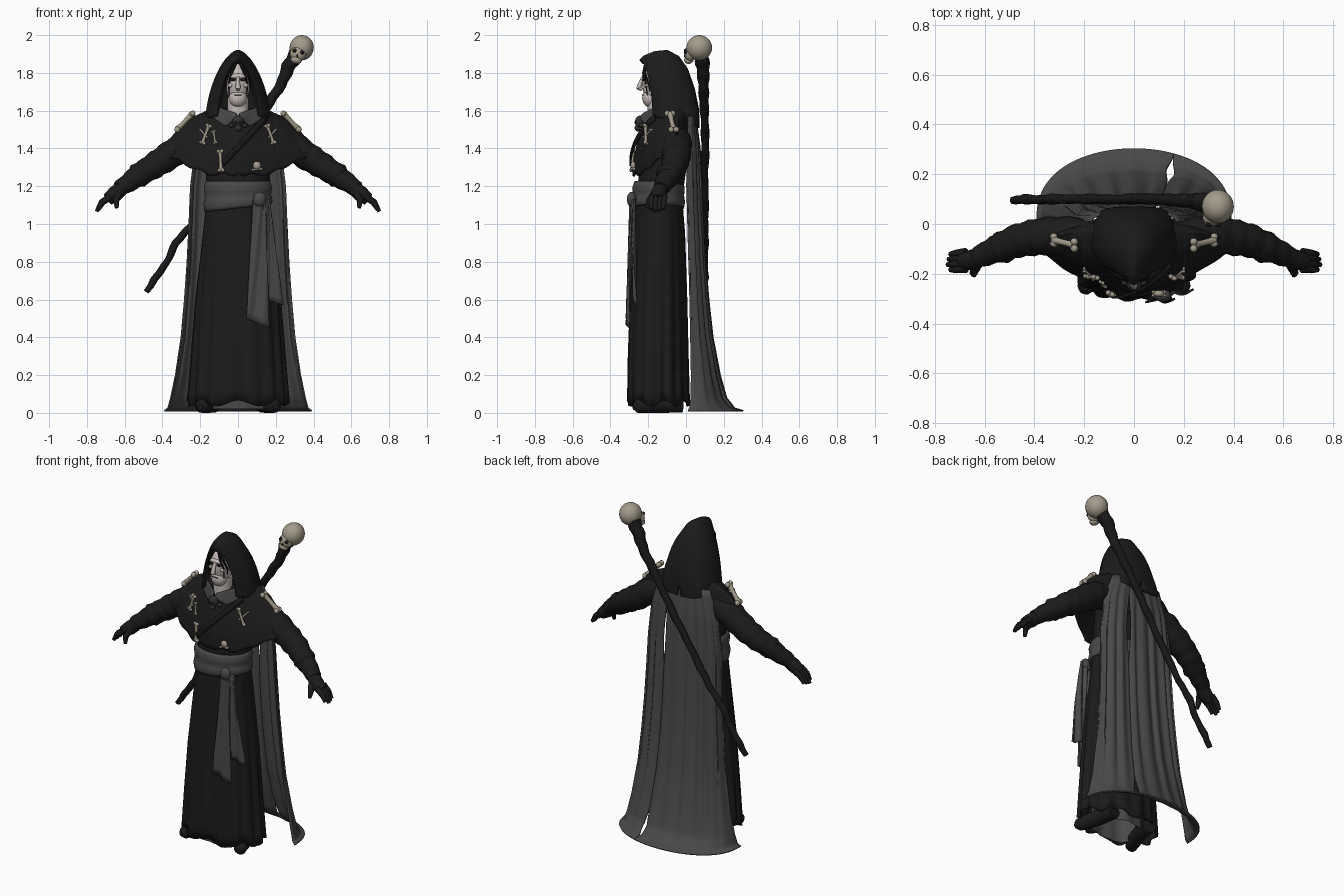
import bpy, bmesh, math
from mathutils import Vector, Matrix
from math import sin, cos, pi

if "Cube" in bpy.data.objects:
    bpy.data.objects.remove(bpy.data.objects["Cube"])
made = []

def material(name, rgb):
    m = bpy.data.materials.new(name)
    m.use_nodes = True
    m.diffuse_color = (*rgb, 1)
    bsdf = m.node_tree.nodes["Principled BSDF"]
    bsdf.inputs["Base Color"].default_value = (*rgb, 1)
    bsdf.inputs["Roughness"].default_value = 0.9
    return m

BLACK = material("black cloth", (0.011, 0.011, 0.011))
GREY = material("grey cloth", (0.066, 0.066, 0.066))
BONE = material("old bone", (0.37, 0.33, 0.26))
SKIN = material("pale skin", (0.56, 0.50, 0.48))
WOOD = material("dark wood", (0.010, 0.009, 0.009))
IRON = material("dark iron", (0.03, 0.03, 0.032))

def finish(name, bm, mat, thick=0):
    bmesh.ops.recalc_face_normals(bm, faces=bm.faces)
    me = bpy.data.meshes.new(name)
    bm.to_mesh(me)
    bm.free()
    me.materials.append(mat)
    ob = bpy.data.objects.new(name, me)
    bpy.context.scene.collection.objects.link(ob)
    if thick:
        mod = ob.modifiers.new("cloth thickness", 'SOLIDIFY')
        mod.thickness, mod.offset = thick, 0
    made.append(ob)

def surface(name, f, nu, nv, mat, wrap=False, cap=False, thick=0):
    """Grid of f(u, v) with u and v from 0 to 1."""
    bm = bmesh.new()
    cols = nu if wrap else nu + 1
    g = [[bm.verts.new(f(i / nu, j / nv)) for i in range(cols)] for j in range(nv + 1)]
    for j in range(nv):
        for i in range(nu):
            k = (i + 1) % cols
            bm.faces.new((g[j][i], g[j][k], g[j + 1][k], g[j + 1][i]))
    if cap:
        bm.faces.new(g[0])
        bm.faces.new(g[-1])
    finish(name, bm, mat, thick)

def along(rows, v):
    """Linear blend through a list of rows."""
    s = v * (len(rows) - 1)
    i = min(int(s), len(rows) - 2)
    return [a + (b - a) * (s - i) for a, b in zip(rows[i], rows[i + 1])]

def power(c, e):
    return math.copysign(abs(c) ** e, c)

def rings(rows, folds=0, amp=0, hem=None, e=1, lean=0):
    """Body cross-sections: rows of z, half width, front y, back y."""
    def f(u, v):
        z, rx, yf, yb = along(rows, v)
        t = 2 * pi * u
        k = 1 + amp * v * (cos(folds * t) + 0.4 * sin(5 * t))
        if hem:
            z += hem(t) * v * v
        y = (yf + yb) / 2 + (yb - yf) / 2 * k * power(sin(t), e) + lean * abs(cos(t)) ** 3
        return Vector((rx * k * power(cos(t), e), y, z))
    return f

def tube(name, pts, radii, mat, sides=10, steps=1, wobble=0):
    n = (len(pts) - 1) * steps
    rows = [(*p, r) for p, r in zip(pts, radii)]
    def f(u, v):
        p = along(rows, v)
        d = Vector(along(rows, min(1, v + 0.03))[:3]) - Vector(along(rows, max(0, v - 0.03))[:3])
        d.normalize()
        a = d.cross(Vector((0, 1, 0.1))).normalized()
        r = p[3] * (1 + wobble * sin(v * n * 1.7 + 2 * cos(2 * pi * u)))
        return Vector(p[:3]) + r * (cos(2 * pi * u) * a + sin(2 * pi * u) * d.cross(a))
    surface(name, f, sides, n, mat, True, True)

def blob(name, loc, size, mat, rot=0, seg=20):
    bm = bmesh.new()
    bmesh.ops.create_uvsphere(bm, u_segments=seg, v_segments=seg // 2, radius=1)
    bm.transform(Matrix.Translation(loc) @ Matrix.Rotation(rot, 4, 'Y') @ Matrix.Diagonal((*size, 1)))
    finish(name, bm, mat)

# Robe: skirt, lining and torso
surface("robe_skirt", rings([(1.16, .16, -.26, -.025), (.95, .182, -.272, -.01), (.6, .22, -.292, .0),
        (.3, .242, -.302, .005), (.05, .26, -.305, .01)], 15, .04, lambda t: .015 * sin(7 * t)),
        150, 16, BLACK, True, thick=.008)
surface("robe_lining", rings([(.6, .16, -.25, -.03), (.02, .17, -.255, -.03)], 9, .04), 60, 6, GREY, True)
surface("torso", rings([(1.1, .16, -.26, -.025), (1.28, .172, -.25, .0), (1.42, .18, -.225, .02),
        (1.54, .15, -.18, .02), (1.6, .08, -.15, .0)]), 40, 12, BLACK, True, True)

# Sash with knot and two hanging tails
surface("sash", rings([(1.225, .166, -.268, -.02), (1.19, .176, -.28, -.012), (1.15, .17, -.275, -.015),
        (1.115, .178, -.284, -.01), (1.085, .172, -.276, -.015)], hem=lambda t: .02 * cos(t)),
        48, 8, GREY, True, thick=.01)
blob("sash_knot", (.115, -.288, 1.13), (.035, .025, .04), GREY)

def tail(name, top, bottom, y0, y1):
    def f(u, v):
        a, b = along([top, bottom], v)[:2]
        z = 1.13 + v * (bottom[2] + u * bottom[3] - 1.13)
        return Vector((a + (b - a) * u, y0 + (y1 - y0) * v + .008 * sin(9 * u + 5 * v), z))
    surface(name, f, 12, 16, GREY, thick=.008)
tail("sash_tail_long", (.08, .145, 0, 0), (.045, .165, .5, -.05), -.288, -.308)
tail("sash_tail_short", (.115, .165, 0, 0), (.15, .24, .6, -.03), -.28, -.27)

# Shoulder mantle: pointed at the sides, with a hem that rises there
def mantle_hem(t):
    side = max(0, (abs(cos(t)) ** 1.5 - .4) / .6)
    return .12 * side + (.1 * (1 - side) if sin(t) > 0 else 0) + .008 * sin(19 * t)
surface("mantle", rings([(1.61, .1, -.165, .0), (1.59, .17, -.188, .025), (1.54, .25, -.215, .035),
        (1.44, .33, -.252, .042), (1.35, .375, -.274, .045), (1.26, .41, -.28, .045)], 13, .012, mantle_hem, 1.5, .05),
        90, 20, BLACK, True, thick=.008)

# Arms, gloves and boots
for s, side in ((1, "left"), (-1, "right")):
    tube(side + "_sleeve", [(s * .15, -.06, 1.47), (s * .27, -.05, 1.425), (s * .38, -.05, 1.35),
         (s * .46, -.065, 1.3), (s * .55, -.1, 1.24), (s * .63, -.135, 1.185)],
         [.075, .08, .074, .068, .056, .042], BLACK, 16, 5, .05)
    tube(side + "_cuff", [(s * .5, -.08, 1.275), (s * .53, -.095, 1.255), (s * .545, -.1, 1.245)],
         [.06, .067, .055], BLACK, 16)
    tube(side + "_palm", [(s * .61, -.13, 1.195), (s * .65, -.145, 1.16), (s * .69, -.15, 1.13)],
         [.038, .042, .034], BLACK, 12, 2)
    for k in range(4):
        y, l = -.115 - .021 * k, (.9, 1, 1.05, .9)[k]
        tube(f"{side}_finger_{k + 1}", [(s * .675, y, 1.145), (s * (.675 + .045 * l), y - .004, 1.115),
             (s * (.675 + .07 * l), y - .006, 1.145 - .075 * l)], [.019, .016, .01], BLACK, 8, 2)
    tube(side + "_thumb", [(s * .63, -.165, 1.165), (s * .645, -.195, 1.125), (s * .642, -.205, 1.085)],
         [.02, .017, .01], BLACK, 8, 2)
    tube(side + "_boot", [(s * .13, -.02, .045), (s * .145, -.12, .045), (s * .175, -.21, .042),
         (s * .195, -.26, .035), (s * .2, -.28, .033)], [.044, .045, .043, .035, .015], BLACK, 14, 3)
    tube(side + "_leg", [(s * .13, -.07, .05), (s * .11, -.1, .5)], [.045, .06], BLACK, 12)

# Hood: pointed arches from the face opening back to the nape
hood_rows = [(-.225, .096, 1.85, 1.58, .065), (-.242, .11, 1.868, 1.57, .07), (-.22, .128, 1.888, 1.565, .058),
             (-.165, .15, 1.91, 1.56, .03), (-.1, .168, 1.917, 1.55, 0), (-.04, .168, 1.885, 1.54, 0),
             (.005, .15, 1.82, 1.53, .01), (.04, .13, 1.72, 1.515, .01), (.062, .09, 1.62, 1.5, .0),
             (.066, .01, 1.57, 1.495, .0)]
def hood(u, v):
    y, w, top, low, lean = along(hood_rows, v)
    a = (u - .5) * pi
    low += .2 * max(0, y) * abs(sin(a))
    return Vector((w * power(sin(a), 1.22), y + lean * abs(sin(a)), low + (top - low) * max(0, cos(a)) ** 1.22))
surface("hood", hood, 40, 27, BLACK, thick=.01)

# Head and face
blob("head", (0, -.158, 1.745), (.066, .075, .11), SKIN)
blob("jaw", (0, -.186, 1.668), (.048, .046, .052), SKIN)
blob("brow", (0, -.22, 1.782), (.045, .014, .014), SKIN)
tube("nose", [(0, -.223, 1.785), (0, -.242, 1.745), (0, -.25, 1.72), (0, -.233, 1.712)],
     [.008, .011, .014, .008], SKIN, 8, 2)
tube("neck", [(0, -.15, 1.56), (0, -.15, 1.67)], [.056, .056], SKIN, 14)
blob("mouth", (0, -.227, 1.683), (.022, .006, .003), IRON)
for s, side in ((1, "left"), (-1, "right")):
    blob(side + "_eye", (s * .025, -.225, 1.764), (.016, .008, .008), WOOD)
    blob(side + "_cheekbone", (s * .038, -.208, 1.735), (.017, .016, .014), SKIN)
    for k in range(2):
        x = s * (.034 + .016 * k)
        tube(f"{side}_hair_{k + 1}", [(s * .012, -.215, 1.85), (x, -.226 + .008 * k, 1.8),
             (x + s * .016, -.212 + .014 * k, 1.74), (x + s * .012, -.205 + .014 * k, 1.68 + .02 * k)],
             [.007, .007, .005, .002], WOOD, 6, 3)
    # Folded collar flaps, deepest halfway out
    def flap(u, v, s=s):
        low = 1.565 - .05 * min(1, 2.2 * u) + .085 * max(0, u - .45)
        high = 1.585 + .045 * u
        return Vector((s * (.008 + .125 * u), -.245 + .085 * u + .02 * v, low + (high - low) * v))
    surface(side + "_collar", flap, 10, 6, GREY, thick=.008)

# Chest strap and clasp
surface("chest_strap", lambda u, v: Vector((.15 - .23 * v + .016 * (u - .5), -.165 - .13 * sin(pi / 2 * v) ** .8,
        1.565 - .245 * v - .028 * (u - .5))), 2, 12, WOOD, thick=.01)
blob("clasp_skull", (0, -.244, 1.54), (.03, .026, .034), IRON)
blob("clasp_jaw", (0, -.256, 1.508), (.02, .016, .018), IRON)
for s in (1, -1):
    blob("clasp_eye", (s * .011, -.268, 1.538), (.007, .005, .008), WOOD, 0, 10)
    blob("clasp_wing", (s * .034, -.236, 1.522), (.016, .012, .012), IRON, 0, 12)

# Bone trinkets
def bone(p, q, r):
    p, q = Vector(p), Vector(q)
    d = (q - p).normalized()
    tube("bone_shaft", [p, p.lerp(q, .3), p.lerp(q, .7), q], [r, r * .75, r * .75, r], BONE, 8)
    # Knobs lie across the shaft
    across = d.cross(Vector((.4, 1, .4))).normalized() if abs(d.x) < .5 else Vector((0, 1, 0))
    for end in (p, q):
        for k in (1, -1):
            blob("bone_knob", end + across * k * r * .8, (r * .95,) * 3, BONE, 0, 10)
for s in (1, -1):
    bone((s * .24, -.085, 1.585), (s * .322, -.065, 1.5), .017)
    bone((s * .155, -.215, 1.52), (s * .188, -.212, 1.43), .011)
    bone((s * .2, -.185, 1.5), (s * .165, -.218, 1.46), .007)
bone((-.095, -.28, 1.385), (-.09, -.285, 1.285), .012)
bone((-.13, -.235, 1.49), (-.12, -.25, 1.43), .008)
blob("trinket_skull", (.1, -.28, 1.31), (.022, .014, .022), BONE, 0, 12)
bone((.078, -.28, 1.287), (.122, -.28, 1.292), .008)

# Long back cape in two panels with a torn slit between them
cape_rows = [(1.57, .17, .01, .05), (1.4, .225, .0, .07), (1.2, .25, -.005, .078), (1.0, .258, .0, .085),
             (.8, .268, .005, .095), (.6, .282, .01, .112), (.4, .3, .015, .135), (.2, .33, .02, .175),
             (.08, .355, .02, .21), (.025, .37, .015, .255), (.01, .39, .01, .303)]
def cape_panel(a, b, cut_high):
    def f(u, v):
        z, w, ye, yb = along(cape_rows, v)
        gap = .028 * max(0, cos(2 * pi * (v - .18) / .65)) ** 3
        lo, hi = (a, b - gap) if cut_high else (a + gap, b)
        t = (lo + (hi - lo) * u) * pi / 2
        fold = .008 * sin(pi * v ** .8)
        y = ye + (yb - ye) * max(0, cos(t)) ** .8 + fold * cos(20 * t)
        return Vector((w * sin(t) + fold * sin(13 * t) * cos(t), y, z))
    return f
surface("cape_wide", cape_panel(-1, .27, True), 60, 40, GREY, thick=.008)
surface("cape_narrow", cape_panel(.27, 1, False), 34, 40, GREY, thick=.008)

# Gnarled staff with a skull on top
tube("staff", [(-.485, .095, .64), (-.44, .1, .71), (-.375, .097, .8), (-.33, .1, .9), (-.25, .1, .99),
     (-.17, .1, 1.11), (-.08, .098, 1.25), (.01, .102, 1.39), (.1, .1, 1.54), (.17, .095, 1.65),
     (.23, .093, 1.74), (.265, .09, 1.83), (.31, .08, 1.9)],
     [.015, .02, .018, .021, .018, .021, .019, .022, .021, .026, .028, .036, .04], WOOD, 12, 4, .1)
blob("skull_cranium", (.337, .07, 1.933), (.064, .068, .067), BONE, .2, 28)
blob("skull_face", (.318, .024, 1.9), (.043, .032, .04), BONE, .25)
blob("skull_teeth", (.308, .014, 1.868), (.03, .024, .02), BONE, .25)
for k in (-1, 1):
    blob("skull_socket", (.319 + .02 * k, -.001, 1.913 - .005 * k), (.011, .011, .011), WOOD, 0, 12)
blob("skull_nose_hole", (.314, -.006, 1.89), (.005, .005, .008), WOOD, .25, 10)

# Smooth shading with sharp edges kept
bpy.ops.object.select_all(action='DESELECT')
for ob in made:
    ob.select_set(True)
bpy.context.view_layer.objects.active = made[0]
bpy.ops.object.shade_smooth_by_angle(angle=math.radians(45))
